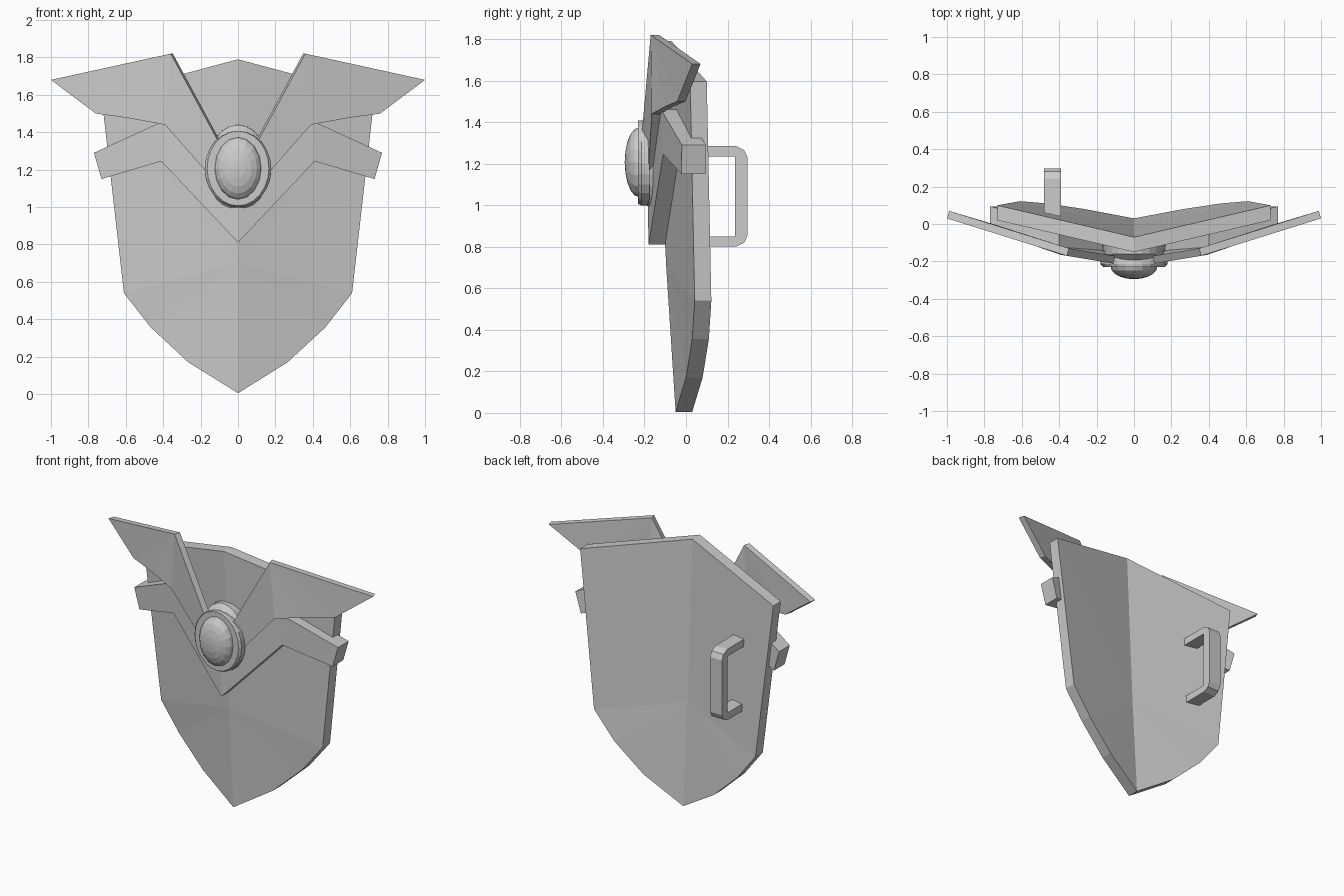
import bpy, bmesh, math

if "Cube" in bpy.data.objects:
    bpy.data.objects.remove(bpy.data.objects["Cube"])


def finish(name, bm, mirror=False):
    bmesh.ops.recalc_face_normals(bm, faces=bm.faces)
    mesh = bpy.data.meshes.new(name)
    bm.to_mesh(mesh)
    bm.free()
    obj = bpy.data.objects.new(name, mesh)
    bpy.context.collection.objects.link(obj)
    if mirror:
        mod = obj.modifiers.new("Mirror", "MIRROR")
        mod.use_clip = True
    return obj


def half_plate(name, points, faces, offset):
    """Right half of a folded plate, thickened by offset, open on x = 0, mirrored."""
    bm = bmesh.new()
    front = [bm.verts.new(p) for p in points]
    back = [bm.verts.new([a + (b if p[0] else o) for a, b, o in zip(p, offset, (0, offset[1], 0))])
            for p in points]
    for f in faces:
        bm.faces.new([front[i] for i in f])
    rim = [(front.index(e.verts[0]), front.index(e.verts[1])) for e in bm.edges if e.is_boundary]
    for f in faces:
        bm.faces.new([back[i] for i in reversed(f)])
    for a, b in rim:
        if points[a][0] or points[b][0]:
            bm.faces.new([front[a], front[b], back[b], back[a]])
    return finish(name, bm, mirror=True)


def oval_lathe(name, rings, segments):
    """Stack of ovals along y: (y, x radius, z radius, z centre), capped at both ends."""
    bm = bmesh.new()
    loops = []
    for y, rx, rz, cz in rings:
        loops.append([bm.verts.new((rx * math.cos(t), y, cz + rz * math.sin(t)))
                      for t in (2 * math.pi * i / segments for i in range(segments))])
    for a, b in zip(loops, loops[1:]):
        for i in range(segments):
            j = (i + 1) % segments
            bm.faces.new([a[i], a[j], b[j], b[i]])
    bm.faces.new(loops[0])
    bm.faces.new(loops[-1])
    return finish(name, bm)


# Shield body: a fan of facets around the middle of the ridge
body = [(0, -0.095, 0.70), (0, -0.15, 1.79), (0.73, 0.02, 1.595), (0.61, 0.042, 0.54),
        (0.465, 0.03, 0.355), (0.265, 0.0, 0.17), (0, -0.05, 0.005)]
half_plate("shield_body", body, [(0, i, i + 1) for i in range(1, 6)], (0, 0.08, 0))

# Angular band across the front
band = [(0, -0.18, 0.81), (0.41, -0.11, 1.245), (0.73, -0.022, 1.15),
        (0.77, -0.02, 1.29), (0.40, -0.12, 1.46), (0, -0.185, 1.03)]
half_plate("front_band", band, [(0, 1, 4, 5), (1, 2, 3, 4)], (0, 0.115, 0))

# Flared wings
wing = [(0.03, -0.19, 1.03), (0.39, -0.165, 1.44), (0.58, -0.10, 1.475), (0.76, -0.042, 1.50),
        (1.0, 0.03, 1.68), (0.36, -0.17, 1.82), (0.03, -0.225, 1.21)]
half_plate("wings", wing, [(0, 1, 5, 6), (1, 2, 5), (2, 3, 5), (3, 4, 5)], (-0.012, 0.04, 0))

# Boss behind the gem
oval_lathe("boss", [(-0.08, 0.17, 0.235, 1.205), (-0.16, 0.165, 0.235, 1.205),
                    (-0.20, 0.14, 0.19, 1.205)], 24)

# Oval gem setting
oval_lathe("gem_setting", [(-0.175, 0.178, 0.20, 1.20), (-0.215, 0.178, 0.205, 1.203),
                           (-0.23, 0.165, 0.20, 1.207)], 24)

# Domed gem
dome = [(-0.20, 0.125, 0.165, 1.207)]
for k in range(5):
    a = math.radians(18 * k)
    dome.append((-0.228 - 0.067 * math.sin(a), 0.125 * math.cos(a), 0.167 * math.cos(a), 1.207))
dome.append((-0.295, 0.004, 0.005, 1.207))
oval_lathe("gem", dome, 16)

# Carrying handle: C-shaped profile pushed across x
profile = [(0.02, 1.285), (0.24, 1.285), (0.28, 1.265), (0.297, 1.23), (0.297, 0.855),
           (0.28, 0.82), (0.24, 0.80), (0.02, 0.80), (0.02, 0.85), (0.237, 0.85),
           (0.237, 1.235), (0.02, 1.235)]
bm = bmesh.new()
face = bm.faces.new([bm.verts.new((-0.48, y, z)) for y, z in profile])
ext = bmesh.ops.extrude_face_region(bm, geom=[face])["geom"]
bmesh.ops.translate(bm, vec=(0.09, 0, 0), verts=[v for v in ext if isinstance(v, bmesh.types.BMVert)])
if not face.is_valid or all(len(e.link_faces) == 2 for e in bm.edges) is False:
    bmesh.ops.holes_fill(bm, edges=[e for e in bm.edges if e.is_boundary])
finish("handle", bm)
